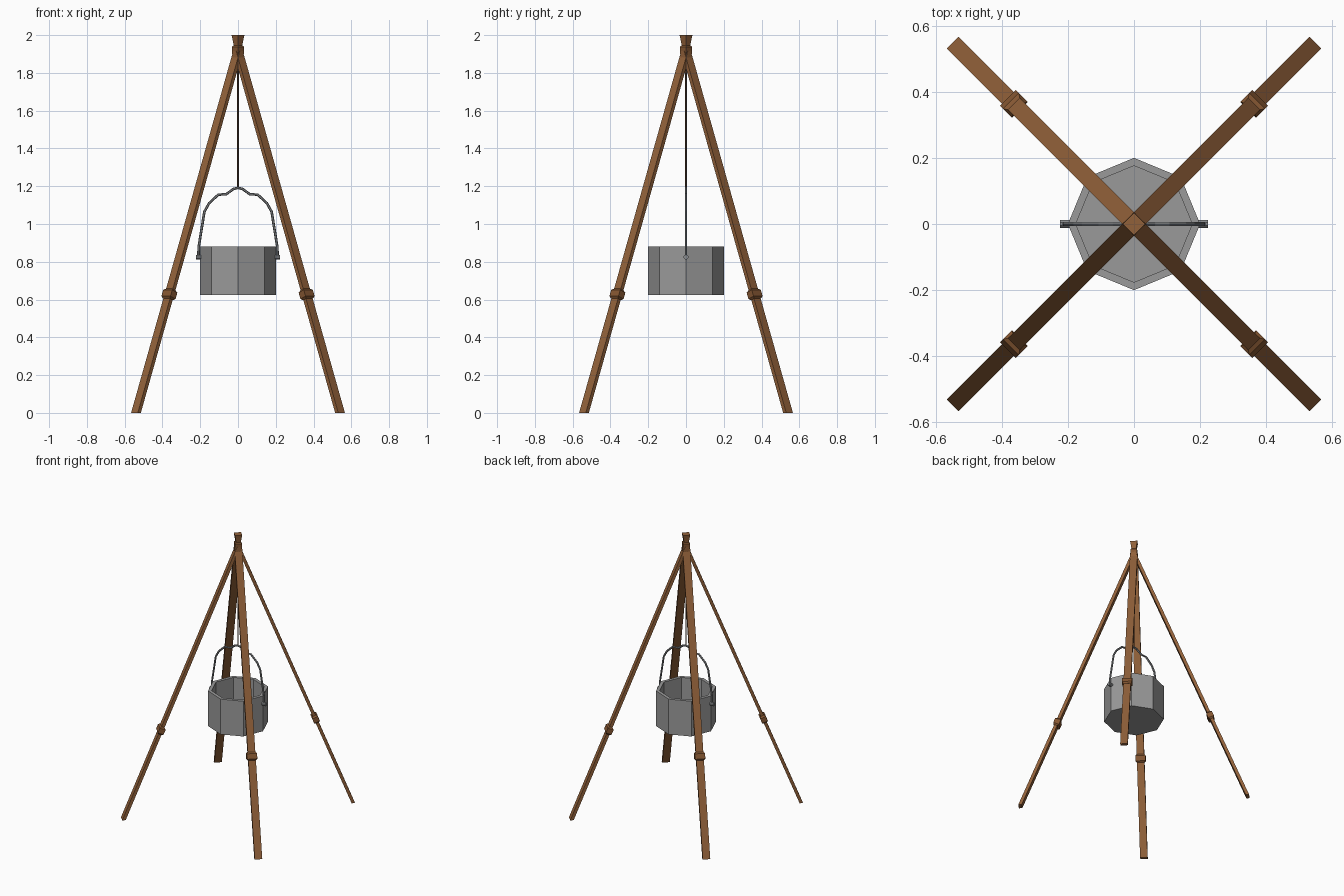
import bpy, bmesh, math
from mathutils import Vector

if "Cube" in bpy.data.objects:
    bpy.data.objects.remove(bpy.data.objects["Cube"])


def material(name, r, g, b):
    m = bpy.data.materials.new(name)
    m.diffuse_color = (r, g, b, 1)
    m.use_nodes = True
    m.node_tree.nodes["Principled BSDF"].inputs["Base Color"].default_value = m.diffuse_color
    return m


WOOD = material("brown wood", 0.285, 0.119, 0.042)
BINDING = material("dark brown binding", 0.235, 0.095, 0.032)
ROPE = material("dark rope", 0.10, 0.05, 0.025)
POT = material("grey pot metal", 0.32, 0.32, 0.32)
IRON = material("dark grey iron", 0.25, 0.26, 0.27)


def loft(name, rings, mat, closed=False):
    """Skin a list of point rings; cap the ends, or join them when closed."""
    bm = bmesh.new()
    vs = [[bm.verts.new(p) for p in ring] for ring in rings]
    n = len(vs[0])
    pairs = list(zip(vs, vs[1:])) + ([(vs[-1], vs[0])] if closed else [])
    for a, b in pairs:
        for i in range(n):
            j = (i + 1) % n
            bm.faces.new((a[i], a[j], b[j], b[i]))
    if not closed:
        bm.faces.new(vs[0][::-1])
        bm.faces.new(vs[-1])
    bmesh.ops.recalc_face_normals(bm, faces=bm.faces)
    me = bpy.data.meshes.new(name)
    bm.to_mesh(me)
    bm.free()
    me.materials.append(mat)
    ob = bpy.data.objects.new(name, me)
    bpy.context.collection.objects.link(ob)
    return ob


def rect(c, u, v):
    return [c + u + v, c - u + v, c - u - v, c + u - v]


def ngon(r, z, n, start=0.0):
    return [Vector((r * math.cos(start + math.tau * i / n),
                    r * math.sin(start + math.tau * i / n), z)) for i in range(n)]


# Four flat poles, each with a bevelled binding
APEX = Vector((0, 0, 1.915))
for k, label in enumerate(("back_right", "back_left", "front_left", "front_right")):
    a = math.pi / 4 + k * math.pi / 2
    out = Vector((math.cos(a), math.sin(a), 0))
    side = Vector((-math.sin(a), math.cos(a), 0))
    foot = out * 0.764
    loft(label + "_pole", [rect(c, out * 0.0115, side * 0.025) for c in (foot, APEX)], WOOD)
    axis = (APEX - foot).normalized()
    face = side.cross(axis).normalized()
    mid = foot + (APEX - foot) * (0.627 / 1.915)
    rings = [rect(mid + axis * d, face * (0.0115 + g), side * (0.025 + g))
             for d, g in ((-0.028, 0.0), (-0.018, 0.009), (0.018, 0.009), (0.028, 0.0))]
    loft(label + "_binding", rings, BINDING)

# Flared pole ends and the binding at the apex
loft("pole_tips", [ngon(0.022, 1.89, 4), ngon(0.022, 1.945, 4), ngon(0.034, 2.0, 4)], WOOD)
loft("apex_binding", [ngon(r, z, 4) for r, z in
                      ((0.026, 1.895), (0.032, 1.903), (0.032, 1.937), (0.024, 1.945))], BINDING)

# Hanging rope
loft("rope", [ngon(0.005, 1.185, 6), ngon(0.005, 1.9, 6)], ROPE)

# Open octagonal pot
loft("pot", [ngon(r, z, 8) for r, z in
             ((0.2, 0.625), (0.2, 0.88), (0.176, 0.88), (0.176, 0.65))], POT)

# Bail handle: half path mirrored, swept with a hexagonal section
half = [(-0.21, 0.82), (-0.208, 0.88), (-0.178, 1.065), (-0.153, 1.11),
        (-0.105, 1.155), (-0.062, 1.158), (-0.025, 1.185)]
path = [Vector((x, 0, z)) for x, z in
        half + [(0, 1.192)] + [(-x, z) for x, z in half[::-1]]]
rings = []
for i, p in enumerate(path):
    t = (path[min(i + 1, len(path) - 1)] - path[max(i - 1, 0)]).normalized()
    up = Vector((-t.z, 0, t.x))
    rings.append([p + up * (0.007 * math.cos(q)) + Vector((0, 0.007 * math.sin(q), 0))
                  for q in (math.tau * j / 6 for j in range(6))])
loft("bail_handle", rings, IRON)

# Pivot lugs on both sides of the pot
for s, label in ((-1, "left"), (1, "right")):
    rings = [[Vector((s * x, p.x, 0.825 + p.y)) for p in ngon(0.013, 0, 8, math.pi / 8)]
             for x in (0.18, 0.223)]
    loft(label + "_lug", rings, IRON)
